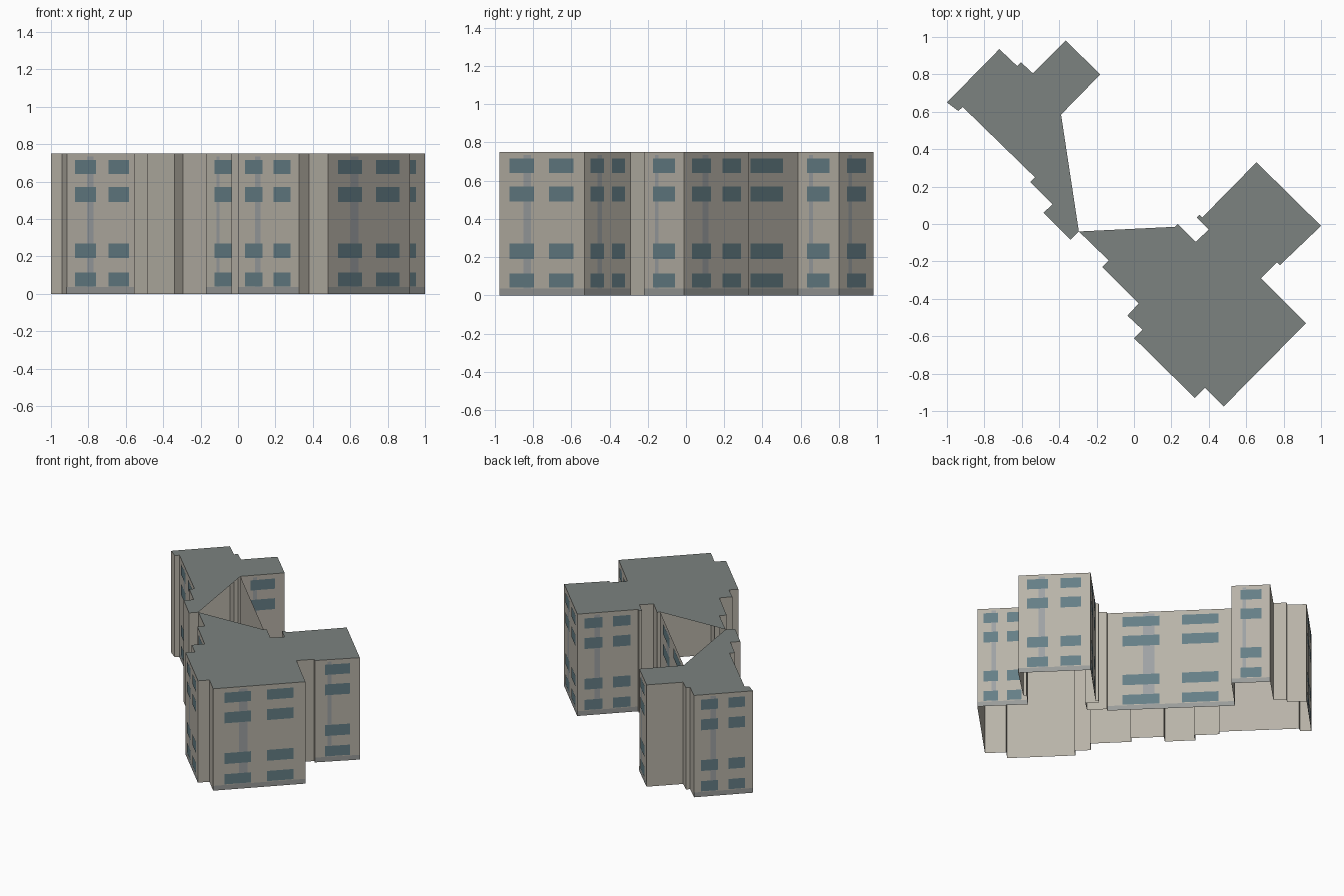
import bpy, bmesh
from mathutils import Vector

if "Cube" in bpy.data.objects:
    bpy.data.objects.remove(bpy.data.objects["Cube"])

H = 0.75
APEX = (-0.295, -0.04)   # inner corner where the two roof halves meet

# Footprint corners, counter-clockwise, split into the two wings
SOUTH = [APEX, (-.135, -.195), (-.17, -.23), (.025, -.425), (-.035, -.49), (.045, -.565),
         (0, -.61), (.325, -.93), (.38, -.875), (.48, -.975), (.92, -.53), (.68, -.29),
         (.765, -.205), (.78, -.22), (1.0, -.01), (.655, .33), (.365, .035), (.35, .05),
         (.335, .035), (.40, -.03), (.33, -.095), (.235, 0), (.22, -.015)]
NORTH = [(-.39, .585), (-.18, .80), (-.365, .98), (-.54, .805), (-.605, .865), (-.625, .845),
         (-.72, .935), (-1.0, .65), (-.94, .605), (-.915, .625), (-.53, .25), (-.555, .225),
         (-.435, .105), (-.485, .06), (-.34, -.085)]
LOOP = SOUTH + NORTH


def material(name, rgb):
    m = bpy.data.materials.new(name)
    m.diffuse_color = (*rgb, 1)
    m.use_nodes = True
    m.node_tree.nodes["Principled BSDF"].inputs["Base Color"].default_value = m.diffuse_color
    return m


def mesh_object(name, polys, mat):
    bm = bmesh.new()
    for p in polys:
        bm.faces.new([bm.verts.new(co) for co in p])
    bmesh.ops.remove_doubles(bm, verts=bm.verts, dist=1e-5)
    me = bpy.data.meshes.new(name)
    bm.to_mesh(me)
    bm.free()
    me.materials.append(mat)
    ob = bpy.data.objects.new(name, me)
    bpy.context.collection.objects.link(ob)
    return ob


def panel(a, b, u0, u1, z0, z1, off=0.0):
    """Upright rectangle on the wall a-b, between fractions u0 and u1."""
    a, b = Vector(a), Vector(b)
    d = b - a
    n = Vector((d.y, -d.x)).normalized() * off
    p, q = a + d * u0 + n, a + d * u1 + n
    return [(p.x, p.y, z0), (q.x, q.y, z0), (q.x, q.y, z1), (p.x, p.y, z1)]


walls, windows, strips, plinths = [], [], [], []
ROWS = [(.04, .115), (.19, .27), (.49, .57), (.64, .715)]
for a, b in zip(LOOP, LOOP[1:] + LOOP[:1]):
    walls.append(panel(a, b, 0, 1, 0, H))
    length = (Vector(b) - Vector(a)).length
    if length < .252:          # short walls are blank
        continue
    cols = [(.12, .41), (.585, .87)] if length > .32 else [(.23, .78)]
    for z0, z1 in ROWS:
        for u0, u1 in cols:
            windows.append(panel(a, b, u0, u1, z0, z1, .002))
    strips.append(panel(a, b, .28, .37, .035, .735, .001))
    plinths.append(panel(a, b, 0, 1, 0, .035, .001))

# Open-bottomed outer walls
mesh_object("walls", walls, material("stone", (.48, .45, .39)))
# Flat roof in two halves, open between them
mesh_object("roof", [[(x, y, H) for x, y in SOUTH],
                     [(x, y, H) for x, y in [APEX] + NORTH]],
            material("roof_grey", (.2, .225, .215)))
# Facade details
mesh_object("windows", windows, material("glass", (.13, .21, .24)))
mesh_object("facade_strips", strips, material("strip_grey", (.34, .36, .37)))
mesh_object("plinths", plinths, material("plinth_grey", (.32, .33, .32)))
